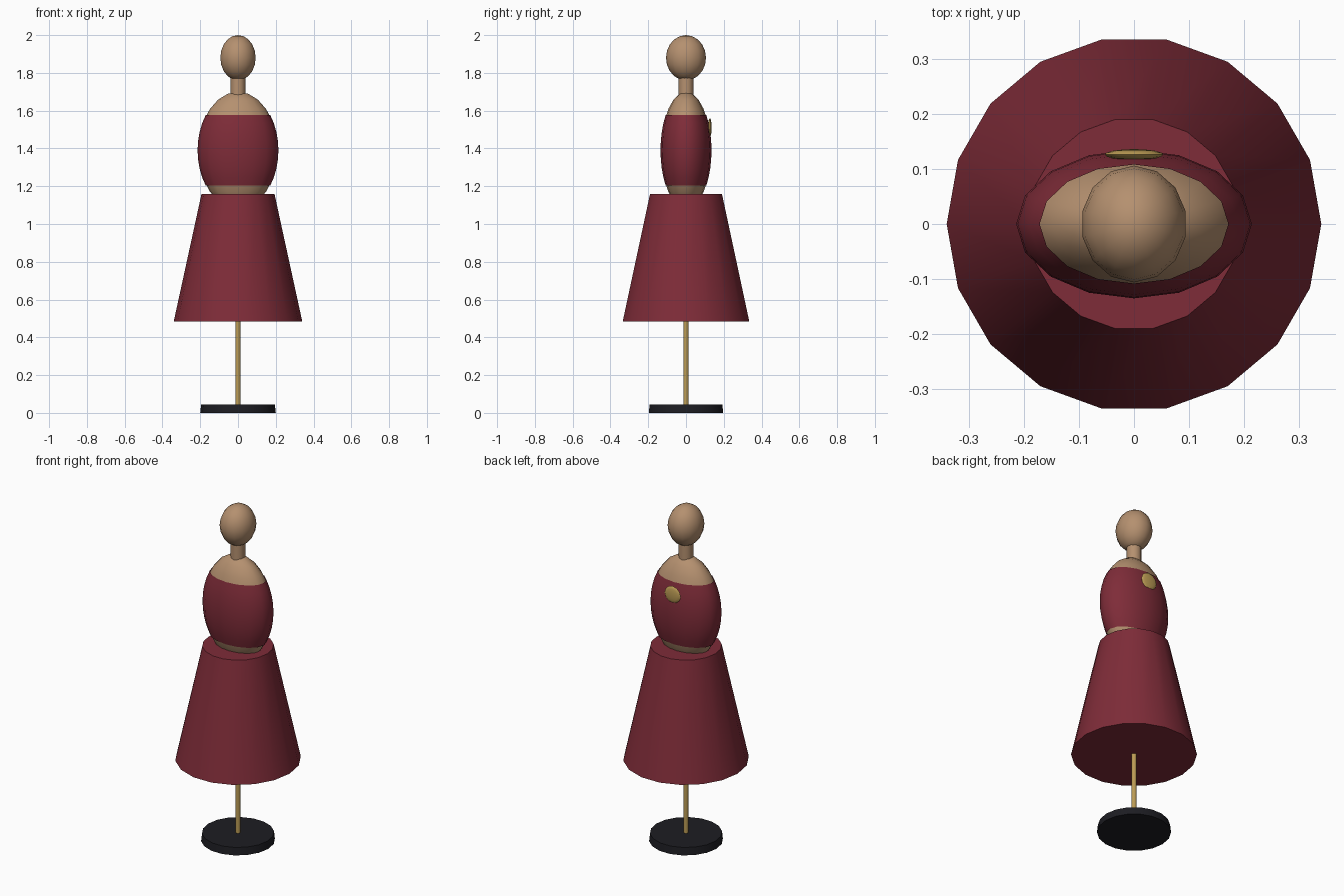
import bpy, math

if "Cube" in bpy.data.objects:
    bpy.data.objects.remove(bpy.data.objects["Cube"])


def material(name, rgb):
    m = bpy.data.materials.new(name)
    m.diffuse_color = (*rgb, 1)
    m.use_nodes = True
    m.node_tree.nodes["Principled BSDF"].inputs["Base Color"].default_value = m.diffuse_color
    return m


SKIN = material("skin", (0.46, 0.28, 0.16))
WINE = material("wine_cloth", (0.21, 0.025, 0.04))
GOLD = material("gold", (0.50, 0.33, 0.09))
BLACK = material("black", (0.012, 0.012, 0.016))


def lathe(name, profile, segs, mat, sx=1, sy=1, loc=(0, 0, 0), phase=0, caps=True):
    """Revolve (radius, z) pairs, listed bottom to top, around z; zero radius makes a pole."""
    verts, rings, faces = [], [], []
    for r, z in profile:
        n = 1 if r < 1e-6 else segs
        rings.append([len(verts) + i for i in range(n)])
        for i in range(n):
            a = 2 * math.pi * i / segs + phase
            verts.append((r * sx * math.cos(a), r * sy * math.sin(a), z))
    for lo, hi in zip(rings, rings[1:]):
        for i in range(segs):
            j = (i + 1) % segs
            if len(lo) == 1:
                faces.append((lo[0], hi[j], hi[i]))
            elif len(hi) == 1:
                faces.append((lo[i], lo[j], hi[0]))
            else:
                faces.append((lo[i], lo[j], hi[j], hi[i]))
    if caps and len(rings[0]) > 1:
        faces.append(rings[0][::-1])
    if caps and len(rings[-1]) > 1:
        faces.append(rings[-1])
    me = bpy.data.meshes.new(name)
    me.from_pydata(verts, [], faces)
    me.materials.append(mat)
    ob = bpy.data.objects.new(name, me)
    ob.location = loc
    bpy.context.collection.objects.link(ob)
    bpy.ops.object.select_all(action='DESELECT')
    ob.select_set(True)
    bpy.context.view_layer.objects.active = ob
    bpy.ops.object.shade_smooth_by_angle(angle=math.radians(40))
    return ob


def arc(rz, rings, z0=None, z1=None):
    """Unit-radius elliptical profile between two heights (full by default)."""
    a0 = -math.pi / 2 if z0 is None else math.asin(z0 / rz)
    a1 = math.pi / 2 if z1 is None else math.asin(z1 / rz)
    angles = [a0 + (a1 - a0) * i / rings for i in range(rings + 1)]
    return [(math.cos(a), rz * math.sin(a)) for a in angles]


# Stand
lathe("stand_base", [(0.20, 0), (0.195, 0.045)], 18, BLACK)
lathe("stand_pole", [(0.014, 0.04), (0.014, 0.55)], 10, GOLD)

# Skirt
lathe("skirt", [(0.34, 0.485), (0.193, 1.16)], 18, WINE)

# Torso and the bodice band wrapped around it
TORSO_Z = 1.39
lathe("torso", arc(0.31, 12), 16, SKIN, 0.21, 0.132, (0, 0, TORSO_Z))
lathe("bodice", arc(0.31, 8, -0.185, 0.186), 16, WINE, 0.214, 0.135,
      (0, 0, TORSO_Z), caps=False)

# Neck and head
lathe("neck", [(0.04, 1.68), (0.04, 1.79)], 12, SKIN)
lathe("head", arc(0.12, 10), 14, SKIN, 0.096, 0.106, (0, 0, 1.88), math.pi / 2)

# Round brooch on the +y side
brooch = lathe("brooch", arc(0.010, 8), 12, GOLD, 0.053, 0.050, (0, 0.126, 1.51))
brooch.rotation_euler.x = math.pi / 2
